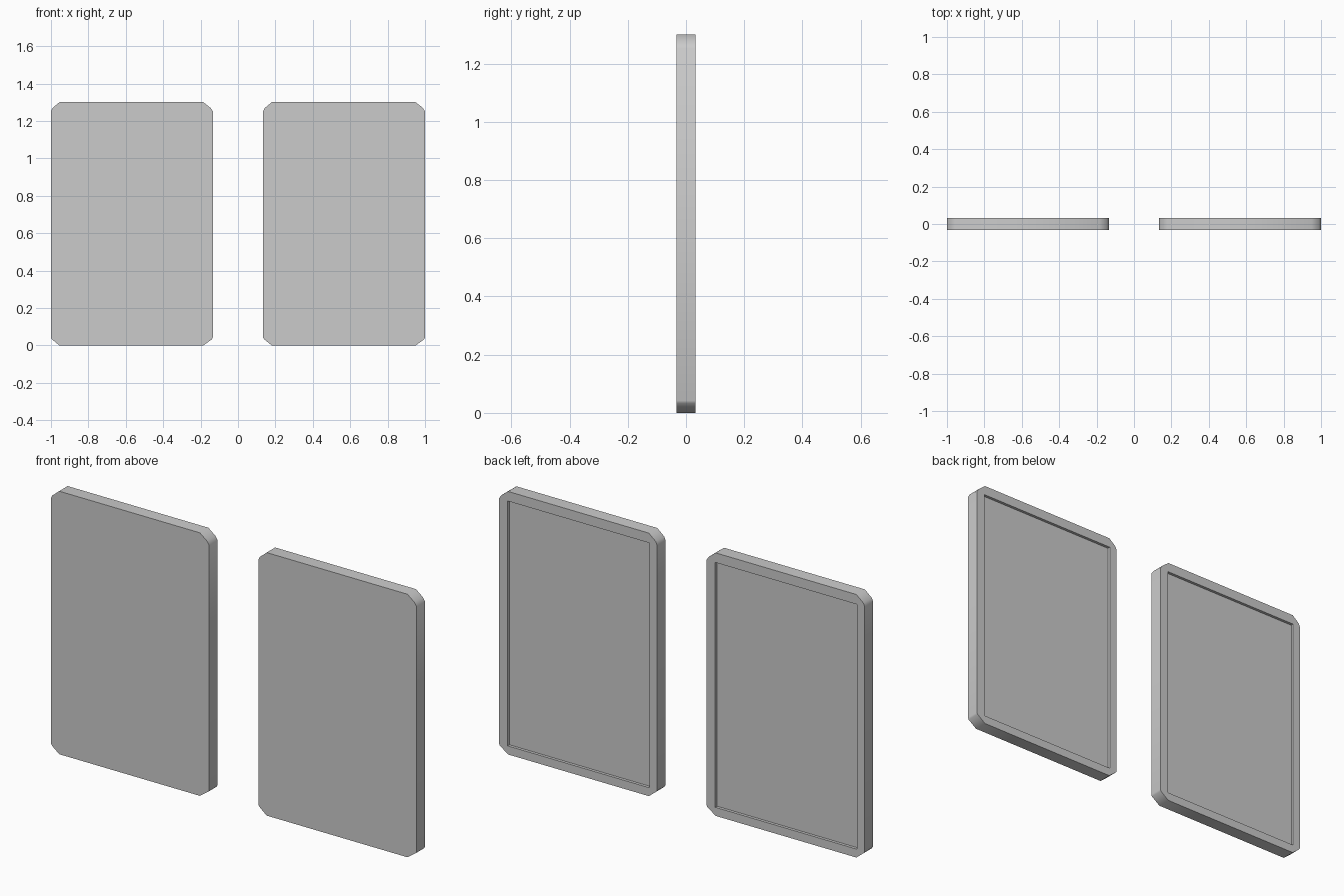
import bpy, bmesh
from mathutils import Vector

if "Cube" in bpy.data.objects:
    bpy.data.objects.remove(bpy.data.objects["Cube"])

W, H, D = 0.865, 1.30, 0.066     # panel width, height, thickness
RECESS = 0.014                   # depth of the tray in the back

# Front outline with clipped corners, counter-clockwise from bottom left
OUTLINE = [(0.045, 0), (W - 0.05, 0), (W - 0.004, 0.033), (W, 0.042),
           (W, 1.252), (W - 0.012, 1.27), (W - 0.05, H),
           (0.045, H), (0.007, 1.268), (0, 1.252), (0, 0.04), (0.008, 0.03)]


def panel(name, x0):
    bm = bmesh.new()
    # Solid slab from the outline
    front = bm.faces.new([bm.verts.new((x0 + x, -D / 2, z)) for x, z in OUTLINE])
    ext = bmesh.ops.extrude_face_region(bm, geom=[front], use_keep_orig=True)
    verts = [g for g in ext["geom"] if isinstance(g, bmesh.types.BMVert)]
    bmesh.ops.translate(bm, verts=verts, vec=(0, D, 0))
    bmesh.ops.recalc_face_normals(bm, faces=bm.faces)
    me = bpy.data.meshes.new(name)
    bm.to_mesh(me)
    bm.free()
    ob = bpy.data.objects.new(name, me)
    bpy.context.collection.objects.link(ob)

    # Square-cornered recess cut into the back
    lo = Vector((x0 + 0.042, D / 2 - RECESS, 0.042))
    hi = Vector((x0 + W - 0.048, D / 2 + 0.05, H - 0.048))
    bpy.ops.mesh.primitive_cube_add(size=1, location=(lo + hi) / 2)
    cutter = bpy.context.object
    cutter.name = name + "_recess_cutter"
    cutter.scale = hi - lo
    cutter.hide_render = True
    cut = ob.modifiers.new("recess", "BOOLEAN")
    cut.operation = "DIFFERENCE"
    cut.solver = "EXACT"
    cut.object = cutter
    bpy.context.view_layer.objects.active = ob
    bpy.ops.object.select_all(action="DESELECT")
    ob.select_set(True)
    bpy.ops.object.modifier_apply(modifier=cut.name)
    bpy.data.objects.remove(cutter)
    bpy.ops.object.shade_smooth_by_angle(angle=0.8)


# Two identical panels side by side
panel("left_panel", -1.0)
panel("right_panel", 1.0 - W)
